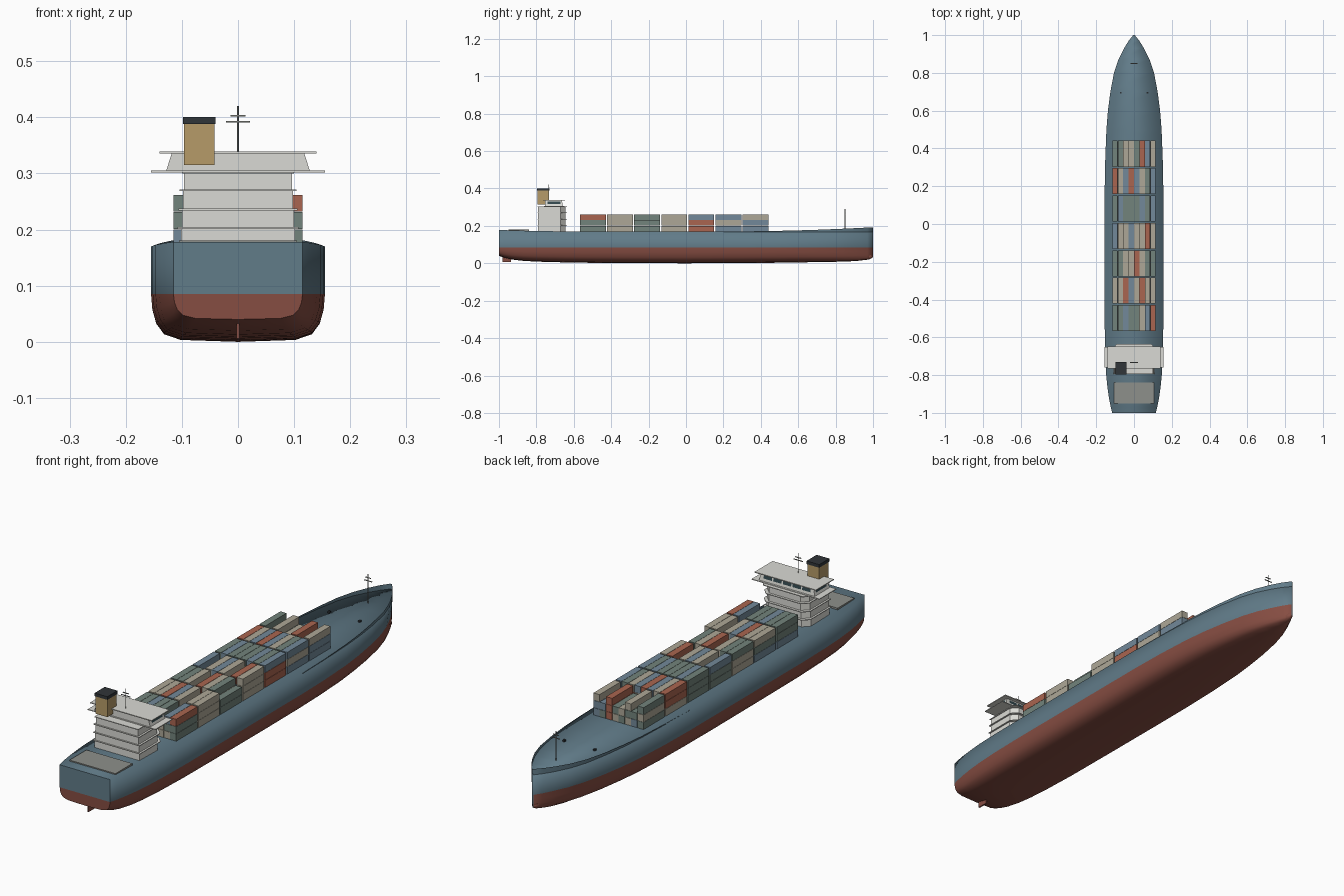
import bpy, bmesh, math, random

if "Cube" in bpy.data.objects:
    bpy.data.objects.remove(bpy.data.objects["Cube"])

random.seed(4)


def material(name, rgb):
    m = bpy.data.materials.new(name)
    m.diffuse_color = (*rgb, 1)
    m.use_nodes = True
    m.node_tree.nodes["Principled BSDF"].inputs["Base Color"].default_value = m.diffuse_color
    return m


HULL = material("hull_blue", (0.12, 0.20, 0.25))
RED = material("antifouling_red", (0.24, 0.075, 0.055))
WHITE = material("house_white", (0.70, 0.70, 0.66))
GREY = material("hatch_grey", (0.27, 0.28, 0.26))
TAN = material("funnel_tan", (0.47, 0.33, 0.14))
DARK = material("dark", (0.03, 0.035, 0.04))
GLASS = material("glass", (0.03, 0.06, 0.07))
BOX = {"G": material("box_green", (0.17, 0.23, 0.20)),
       "T": material("box_tan", (0.42, 0.39, 0.31)),
       "R": material("box_red", (0.40, 0.13, 0.08)),
       "B": material("box_blue", (0.17, 0.25, 0.32))}


def mesh_object(name, verts, faces, *mats):
    me = bpy.data.meshes.new(name)
    me.from_pydata(verts, [], faces)
    bm = bmesh.new()
    bm.from_mesh(me)
    bmesh.ops.recalc_face_normals(bm, faces=bm.faces)
    bm.to_mesh(me)
    bm.free()
    for m in mats:
        me.materials.append(m)
    ob = bpy.data.objects.new(name, me)
    bpy.context.collection.objects.link(ob)
    return ob


def prism(name, base, z0, z1, mat, top=None):
    """Solid between a base outline and an optional different top outline."""
    top = top or base
    n = len(base)
    verts = [(x, y, z0) for x, y in base] + [(x, y, z1) for x, y in top]
    faces = [tuple(range(n)), tuple(range(n, 2 * n))]
    faces += [(i, (i + 1) % n, n + (i + 1) % n, n + i) for i in range(n)]
    return mesh_object(name, verts, faces, mat)


def box(name, x0, x1, y0, y1, z0, z1, mat):
    return prism(name, [(x0, y0), (x1, y0), (x1, y1), (x0, y1)], z0, z1, mat)


# Hull: stations of (y, half width, keel z, deck z, bow rim z)
stations = [(-1, .115, .040, .178, 0), (-.97, .123, .029, .177, 0), (-.93, .131, .020, .176, 0),
            (-.87, .140, .013, .174, 0), (-.8, .147, .009, .173, 0), (-.7, .152, .006, .171, 0),
            (-.55, .155, .003, .170, 0), (-.3, .155, .001, .170, 0), (0, .155, 0, .170, 0),
            (.2, .155, .001, .170, .170), (.35, .152, .002, .170, .171), (.5, .146, .003, .170, .1735),
            (.6, .138, .005, .170, .176), (.7, .125, .006, .170, .179), (.8, .106, .008, .170, .183),
            (.87, .083, .010, .170, .186), (.93, .053, .014, .170, .189), (.97, .028, .020, .170, .191),
            (1, .004, .032, .170, .192)]
WATER = .085
bilge = [(1, 1), (.985, .68), (.94, .38), (.85, .16), (.66, .04), (0, 0)]


def section(y, w, keel, deck):
    narrow = 1 - .22 * max(0, (y - .3) / .7) ** 2
    half = [(w, deck)] + [(w * narrow * fx, keel + fz * (WATER - keel)) for fx, fz in bilge]
    ring = half + [(-x, z) for x, z in half[-2::-1]]
    return [(x, y, z) for x, z in ring]


verts = [p for s in stations for p in section(*s[:4])]
n = len(verts) // len(stations)
faces, colours = [], []
for i in range(len(stations) - 1):
    for j in range(n):
        k = (j + 1) % n
        faces.append((i * n + j, i * n + k, (i + 1) * n + k, (i + 1) * n + j))
        colours.append(0 if j in (0, n - 2, n - 1) else 1)
last = (len(stations) - 1) * n
faces.append(tuple(range(last, last + n)))
colours.append(0)
hull = mesh_object("hull", verts, faces, HULL, RED)
for p, c in zip(hull.data.polygons, colours):
    p.material_index = c
    p.use_smooth = True

# Flat transom, split at the waterline
ring = section(*stations[0][:4])
transom = mesh_object("transom", ring, [(0, 1, n - 2, n - 1), tuple(range(1, n - 1))], HULL, RED)
transom.data.polygons[1].material_index = 1

# Bulwark round the bow
bow = [s for s in stations if s[4]]
path = [(s[1], s) for s in bow] + [(-s[1], s) for s in bow[::-1]]
bv = [(x, s[0], z) for x, s in path for z in (s[3] - .002, s[4])]
bf = [(2 * i, 2 * i + 2, 2 * i + 3, 2 * i + 1) for i in range(len(path) - 1)]
bulwark = mesh_object("bow_bulwark", bv, bf, HULL)
bulwark.data.polygons.foreach_set("use_smooth", [True] * len(bf))

# Bulbous bow and rudder
bpy.ops.mesh.primitive_uv_sphere_add(segments=20, ring_count=10, radius=1, location=(0, .955, .037))
bulb = bpy.context.object
bulb.name = "bulbous_bow"
bulb.scale = (.018, .044, .019)
bulb.data.materials.append(RED)
bpy.ops.object.shade_smooth()
box("rudder", -.003, .003, -.98, -.935, .006, .045, RED)

# Stern hatch and bow bollards
box("stern_hatch", -.105, .105, -.95, -.84, .17, .181, GREY)
for x in (-.07, .07):
    box("bow_bollard", x - .004, x + .004, .69, .70, .168, .177, DARK)

# Containers: colour of the top box in each column, bow to stern
bays = ["GGTTGRBT", "RTBRBTGB", "GBGGGBGB", "BTTBTTRT", "GGTTRTGG", "TTRBTRTT", "GGBGGTBR"]
LENGTH, PITCH, TIER = .138, .0288, .0305
for b, tops in enumerate(bays):
    yc = .372 - .145 * b
    box("hatch_coaming", -.113, .113, yc - .066, yc + .066, .165, .1725, DARK)
    for c, colour in enumerate(tops):
        xc = (c - 3.5) * PITCH
        tiers = 3 if c in (0, 7) and b in (0, 3, 6) else random.choice((2, 3, 3, 3))
        for t in range(tiers):
            key = colour if t == tiers - 1 else random.choice("GGTTBBR")
            z = .171 + t * TIER
            box("container", xc - .0138, xc + .0138, yc - LENGTH / 2, yc + LENGTH / 2,
                z, z + TIER - .001, BOX[key])


# Deckhouse: chamfered tiers, each topped with an overhanging slab
def house(w, back, front, cut=.025):
    return [(-w, back), (w, back), (w, front - cut), (w - cut, front), (-w + cut, front), (-w, front - cut)]


levels = [.168, .203, .236, .270, .303]
for i in range(4):
    w = .102 - .002 * i
    prism("house_tier", house(w, -.79, -.645), levels[i], levels[i + 1], WHITE)
    if i < 3:
        prism("house_slab", house(w + .006, -.795, -.635), levels[i + 1] - .0015, levels[i + 1] + .0015, WHITE)
prism("house_top", house(.1, -.795, -.635, .01), .3, .303, WHITE)

# Bridge with wings, sloped sides, windows and roof
box("bridge_wings", -.155, .155, -.76, -.65, .302, .305, WHITE)


def rect(w, back, front):
    return [(-w, back), (w, back), (w, front), (-w, front)]


prism("bridge", rect(.128, -.755, -.658), .305, .336, WHITE, rect(.118, -.755, -.664))
box("bridge_roof", -.14, .14, -.765, -.648, .3355, .339, WHITE)
for i in range(5):
    x = (i - 2) * .044
    mesh_object("front_window", [(x + dx, -.658 - .006 * (z - .305) / .031 + .001, z) for dx, z in
                ((-.019, .316), (.019, .316), (.019, .330), (-.019, .330))], [(0, 1, 2, 3)], GLASS)
for s in (-1, 1):
    mesh_object("side_window", [(s * (.129 - .01 * (z - .305) / .031), y, z) for y, z in
                ((-.74, .316), (-.67, .316), (-.67, .330), (-.74, .330))], [(0, 1, 2, 3)], GLASS)

# Funnel
box("funnel", -.096, -.042, -.793, -.733, .315, .389, TAN)
box("funnel_cap", -.098, -.040, -.796, -.730, .388, .401, DARK)


# Masts with two crossbars
def mast(name, y, z0, z1, r, bars):
    bpy.ops.mesh.primitive_cylinder_add(vertices=8, radius=r, depth=z1 - z0, location=(0, y, (z0 + z1) / 2))
    bpy.context.object.name = name
    bpy.context.object.data.materials.append(GREY)
    for z, w in bars:
        box(name + "_crossbar", -w, w, y - .002, y + .002, z - .0012, z + .0012, GREY)


mast("main_mast", -.733, .337, .42, .0018, [(.392, .021), (.403, .013)])
mast("fore_mast", .85, .168, .29, .0018, [(.262, .018), (.275, .012)])
